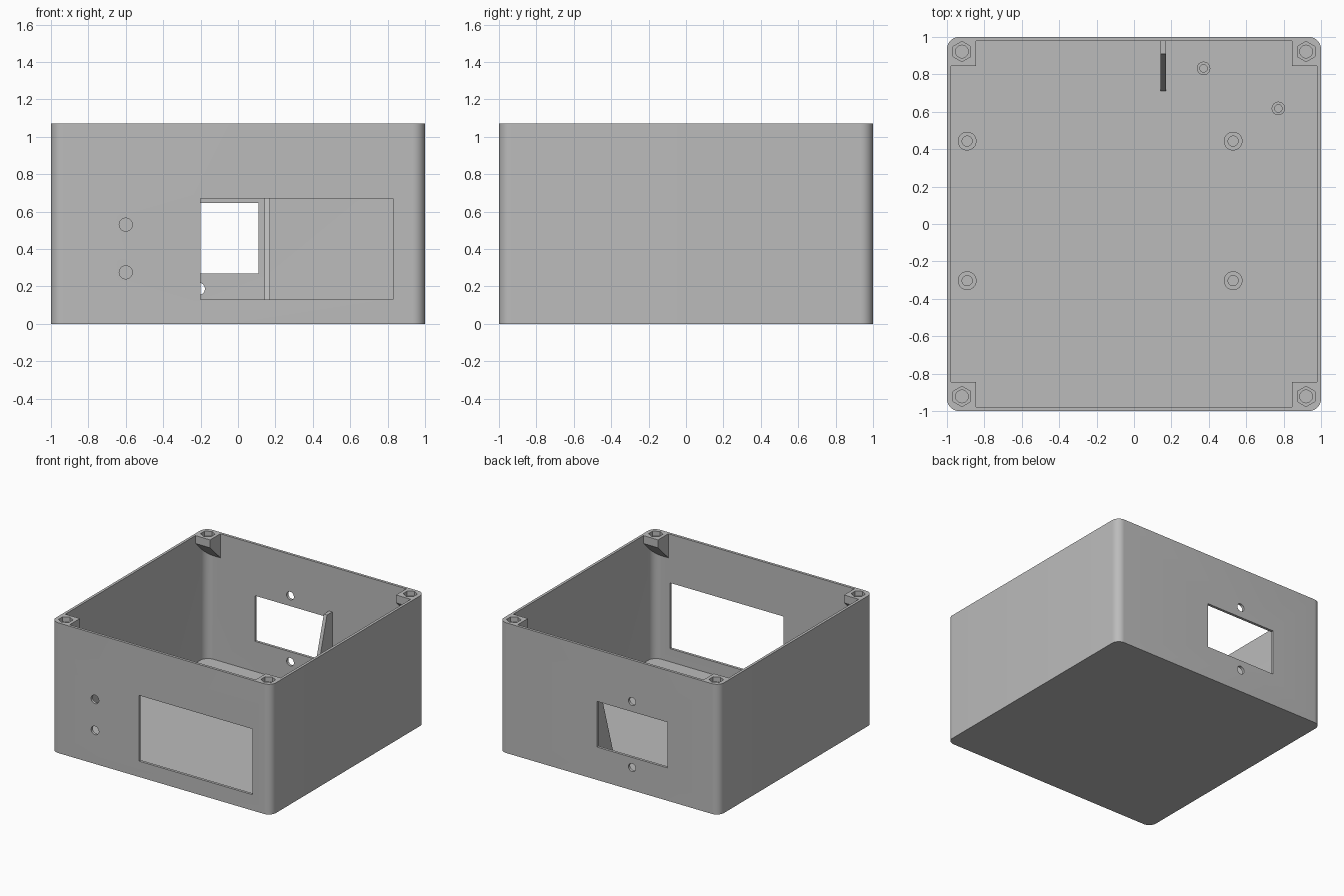
import bpy, bmesh
from math import pi, cos, sin, radians

cube = bpy.data.objects.get("Cube")
if cube:
    bpy.data.objects.remove(cube, do_unlink=True)

grey = bpy.data.materials.new("light_grey_plastic")
grey.use_nodes = True
colour = (0.5, 0.5, 0.5, 1)
grey.diffuse_color = colour
grey.node_tree.nodes["Principled BSDF"].inputs["Base Color"].default_value = colour

HEIGHT, WALL = 1.07, 0.022
INNER = 1 - WALL
AXES = {
    "x": lambda a, b, c: (c, a, b),
    "y": lambda a, b, c: (a, c, b),
    "z": lambda a, b, c: (a, b, c),
}


def prism(name, profile, axis, low, high):
    """Extrude a flat profile along one axis."""
    place = AXES[axis]
    bm = bmesh.new()
    base = bm.faces.new([bm.verts.new(place(a, b, low)) for a, b in profile])
    moved = bmesh.ops.extrude_face_region(bm, geom=[base])["geom"]
    top = [v for v in moved if isinstance(v, bmesh.types.BMVert)]
    bmesh.ops.translate(bm, verts=top, vec=place(0, 0, high - low))
    bmesh.ops.recalc_face_normals(bm, faces=bm.faces)
    mesh = bpy.data.meshes.new(name)
    bm.to_mesh(mesh)
    bm.free()
    mesh.materials.append(grey)
    obj = bpy.data.objects.new(name, mesh)
    bpy.context.collection.objects.link(obj)
    return obj


def rect(x0, x1, y0, y1):
    return [(x0, y0), (x1, y0), (x1, y1), (x0, y1)]


def ring(x, y, r, sides=32, start=0.0):
    angles = [start + 2 * pi * i / sides for i in range(sides)]
    return [(x + r * cos(a), y + r * sin(a)) for a in angles]


def rounded_square(half, r, steps=10):
    points = []
    for i, (sx, sy) in enumerate([(1, 1), (-1, 1), (-1, -1), (1, -1)]):
        for k in range(steps + 1):
            a = (i + k / steps) * pi / 2
            points.append((sx * (half - r) + r * cos(a), sy * (half - r) + r * sin(a)))
    return points


def activate(obj):
    bpy.ops.object.select_all(action="DESELECT")
    obj.select_set(True)
    bpy.context.view_layer.objects.active = obj


def cut(target, cutter):
    """Subtract the cutter and remove it."""
    activate(target)
    mod = target.modifiers.new("cut", "BOOLEAN")
    mod.operation, mod.solver, mod.object = "DIFFERENCE", "EXACT", cutter
    bpy.ops.object.modifier_apply(modifier=mod.name)
    bpy.data.objects.remove(cutter, do_unlink=True)


def finish(obj):
    activate(obj)
    bpy.ops.object.shade_smooth_by_angle(angle=radians(30))


corners = [(sx, sy) for sx in (-1, 1) for sy in (-1, 1)]

# Open box: the cavity leaves a screw block with a sloped underside in each corner
body = prism("enclosure_body", rounded_square(1, 0.065), "z", 0, HEIGHT)
cavity = prism("cavity", rounded_square(INNER, 0.07), "z", WALL, 1.2)
for sx, sy in corners:
    side = [(sy * 0.845, 1.3), (sy * 0.845, 1.005), (sy * 1.1, 0.75), (sy * 1.1, 1.3)]
    cut(cavity, prism("block", side, "x", *sorted((sx * 0.845, sx * 1.1))))
cut(body, cavity)

# Hexagonal nut pockets and blind screw holes in the corner blocks
for sx, sy in corners:
    x, y = sx * 0.92, sy * 0.922
    cut(body, prism("nut_pocket", ring(x, y, 0.054, 6, pi / 6), "z", 1.03, 1.2))
    cut(body, prism("screw_hole", ring(x, y, 0.034), "z", 0.985, 1.1))

# Front display window and two button holes
cut(body, prism("front_window", rect(-0.2, 0.83, 0.13, 0.67), "y", -1.1, -0.9))
for z in (0.275, 0.53):
    cut(body, prism("button_hole", ring(-0.6, z, 0.035), "y", -1.1, -0.9))

# Back socket window with a fixing hole above and below
cut(body, prism("back_window", rect(-0.53, 0.11, 0.27, 0.645), "y", 0.9, 1.1))
for z in (0.187, 0.73):
    cut(body, prism("fixing_hole", ring(-0.21, z, 0.033), "y", 0.9, 1.1))
finish(body)

# Tapered rib beside the back window
rib = [(0.71, WALL), (INNER, WALL), (INNER, 0.7), (0.91, 0.7)]
prism("support_rib", rib, "x", 0.143, 0.172)


# Hollow standoffs on the floor
def standoff(name, x, y, outer, inner):
    post = prism(name, ring(x, y, outer), "z", WALL, 0.08)
    cut(post, prism("bore", ring(x, y, inner), "z", 0, 0.2))
    finish(post)


for x in (-0.892, 0.53):
    for y in (-0.303, 0.443):
        standoff("board_standoff", x, y, 0.05, 0.027)
for x, y in ((0.372, 0.832), (0.772, 0.618)):
    standoff("small_standoff", x, y, 0.036, 0.02)
